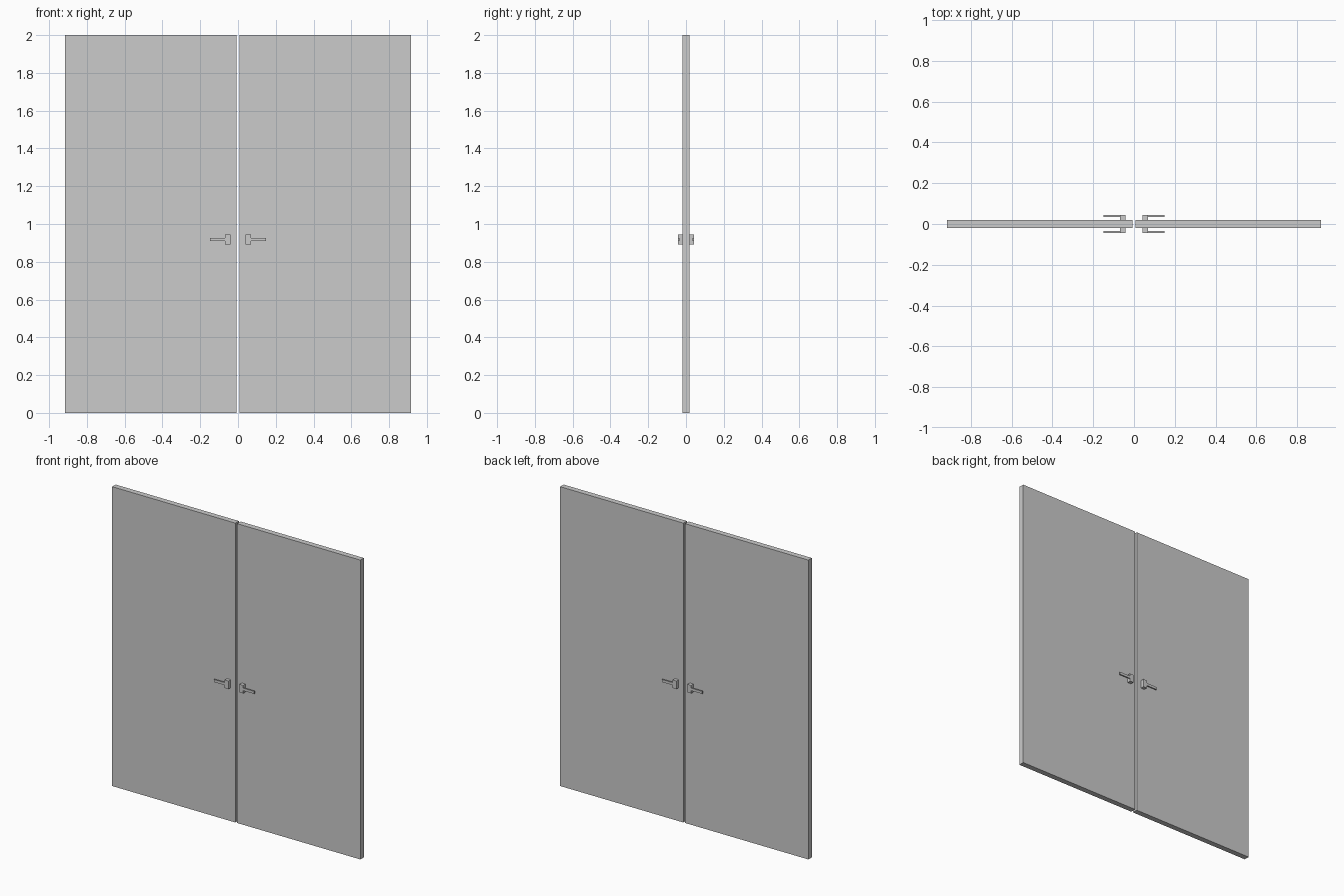
import bpy, bmesh
from mathutils import Vector

if "Cube" in bpy.data.objects:
    bpy.data.objects.remove(bpy.data.objects["Cube"])


def box(name, lo, hi, mirror_y=False):
    """Box between two corners, mirrored across the door centre lines."""
    lo, hi = Vector(lo), Vector(hi)
    bm = bmesh.new()
    bmesh.ops.create_cube(bm, size=1)
    bmesh.ops.scale(bm, vec=hi - lo, verts=bm.verts)
    bmesh.ops.translate(bm, vec=(lo + hi) / 2, verts=bm.verts)
    mesh = bpy.data.meshes.new(name)
    bm.to_mesh(mesh)
    bm.free()
    obj = bpy.data.objects.new(name, mesh)
    bpy.context.collection.objects.link(obj)
    mod = obj.modifiers.new("Mirror", "MIRROR")
    mod.use_axis = (True, mirror_y, False)
    mod.use_mirror_merge = False
    return obj


T = 0.0185     # half the door thickness
OUT = 0.043    # how far the handles reach from the centre plane

# Pair of door leaves with a narrow gap
box("door_leaves", (0.007, -T, 0), (0.917, T, 2))

# Handle blocks and levers on both faces of both leaves
box("handle_blocks", (0.041, -OUT, 0.891), (0.068, -T, 0.945), True)
box("handle_levers", (0.068, -OUT, 0.910), (0.149, -OUT + 0.008, 0.927), True)
